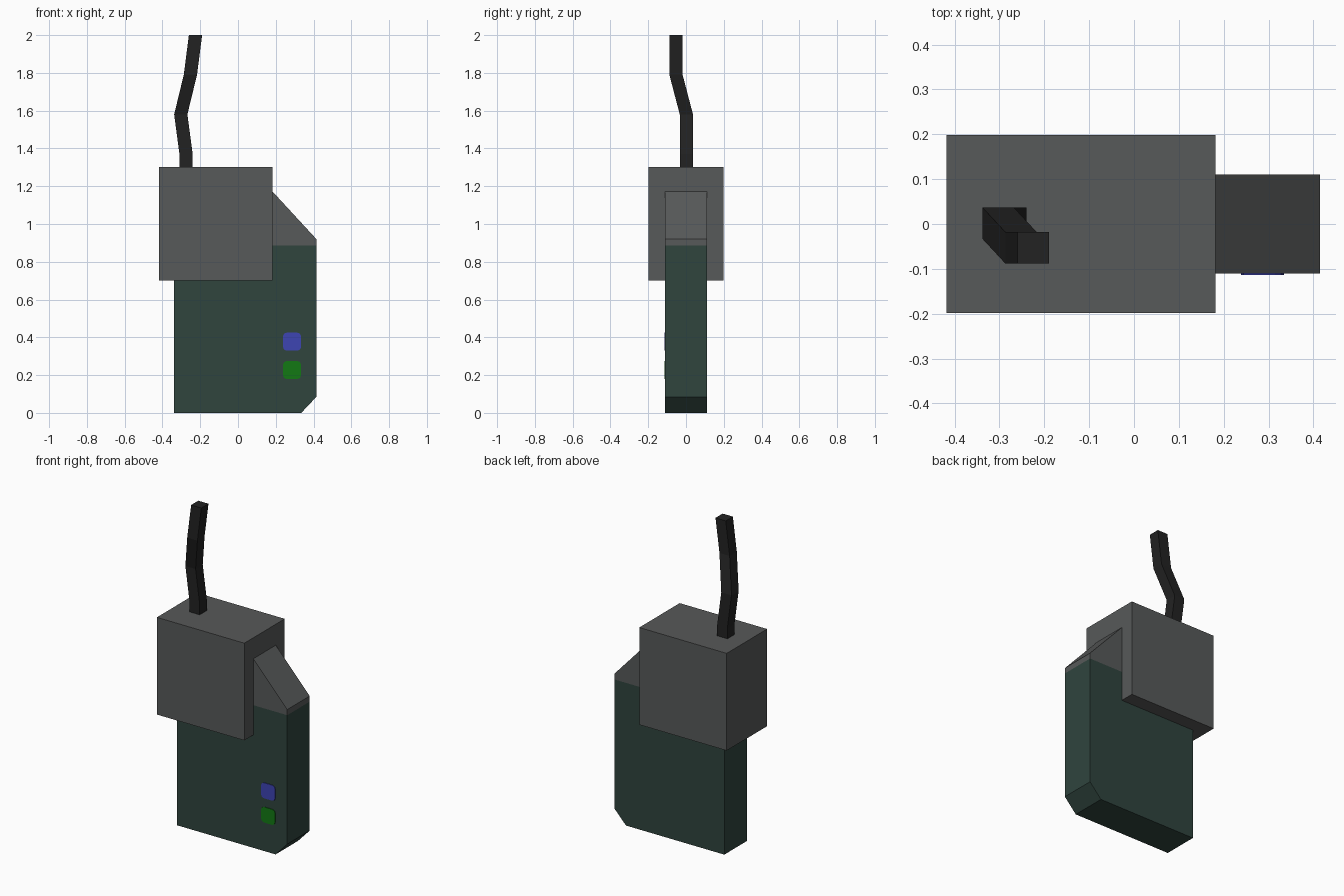
import bpy, bmesh, math
from mathutils import Vector

if "Cube" in bpy.data.objects:
    bpy.data.objects.remove(bpy.data.objects["Cube"])


def material(name, rgb):
    m = bpy.data.materials.new(name)
    m.diffuse_color = (*rgb, 1)
    m.use_nodes = True
    m.node_tree.nodes["Principled BSDF"].inputs["Base Color"].default_value = m.diffuse_color
    return m


GREY = material("grey", (0.095, 0.10, 0.10))
DARK_GREEN = material("dark green", (0.029, 0.058, 0.048))
BLACK = material("black", (0.016, 0.016, 0.016))
BLUE = material("blue", (0.048, 0.058, 0.45))
GREEN = material("green", (0.006, 0.19, 0.007))


def finish(bm, name, *mats):
    bmesh.ops.recalc_face_normals(bm, faces=bm.faces)
    mesh = bpy.data.meshes.new(name)
    bm.to_mesh(mesh)
    bm.free()
    for m in mats:
        mesh.materials.append(m)
    obj = bpy.data.objects.new(name, mesh)
    bpy.context.collection.objects.link(obj)
    return obj


def extrude_profile(points, y0, y1):
    """Front (x, z) outline pushed from y0 to y1."""
    bm = bmesh.new()
    face = bm.faces.new([bm.verts.new((x, y0, z)) for x, z in points])
    ext = bmesh.ops.extrude_face_region(bm, geom=[face])
    verts = [v for v in ext["geom"] if isinstance(v, bmesh.types.BMVert)]
    bmesh.ops.translate(bm, verts=verts, vec=(0, y1 - y0, 0))
    return bm


# Flat body with chamfered corners, grey above the colour line
SPLIT = 0.885
bm = extrude_profile([(-0.34, 0), (0.335, 0), (0.415, 0.085), (0.415, 0.92),
                      (0.18, 1.175), (-0.34, 1.175)], -0.11, 0.11)
bmesh.ops.bisect_plane(bm, geom=bm.verts[:] + bm.edges[:] + bm.faces[:],
                       plane_co=(0, 0, SPLIT), plane_no=(0, 0, 1))
for f in bm.faces:
    f.material_index = 1 if f.calc_center_median().z > SPLIT else 0
finish(bm, "body", DARK_GREEN, GREY)

# Block at the top left that wraps the body
bm = extrude_profile([(-0.418, 0.70), (0.182, 0.70), (0.182, 1.303), (-0.418, 1.303)],
                     -0.198, 0.198)
finish(bm, "head_block", GREY)

# Square cable swept by horizontal sections along a bent path
path = [(-0.275, 0.002, 1.28), (-0.275, 0.002, 1.37), (-0.303, 0.002, 1.58),
        (-0.252, -0.053, 1.79), (-0.225, -0.053, 2.0)]
R = 0.035
bm = bmesh.new()
rings = [[bm.verts.new(Vector(p) + Vector((sx * R, sy * R, 0)))
          for sx, sy in ((-1, -1), (1, -1), (1, 1), (-1, 1))] for p in path]
for a, b in zip(rings, rings[1:]):
    for i in range(4):
        j = (i + 1) % 4
        bm.faces.new((a[i], a[j], b[j], b[i]))
bm.faces.new(rings[0][::-1])
bm.faces.new(rings[-1])
finish(bm, "cable", BLACK)


# Round-cornered buttons on the front
def button(name, x, z, mat, half=0.048, corner=0.02):
    pts = []
    for k, (sx, sz) in enumerate(((1, 1), (-1, 1), (-1, -1), (1, -1))):
        for step in range(3):
            a = math.radians(90 * k + 45 * step)
            pts.append((x + sx * (half - corner) + corner * math.cos(a),
                        z + sz * (half - corner) + corner * math.sin(a)))
    finish(extrude_profile(pts, -0.114, -0.108), name, mat)


button("upper_button", 0.286, 0.377, BLUE)
button("lower_button", 0.286, 0.227, GREEN)
